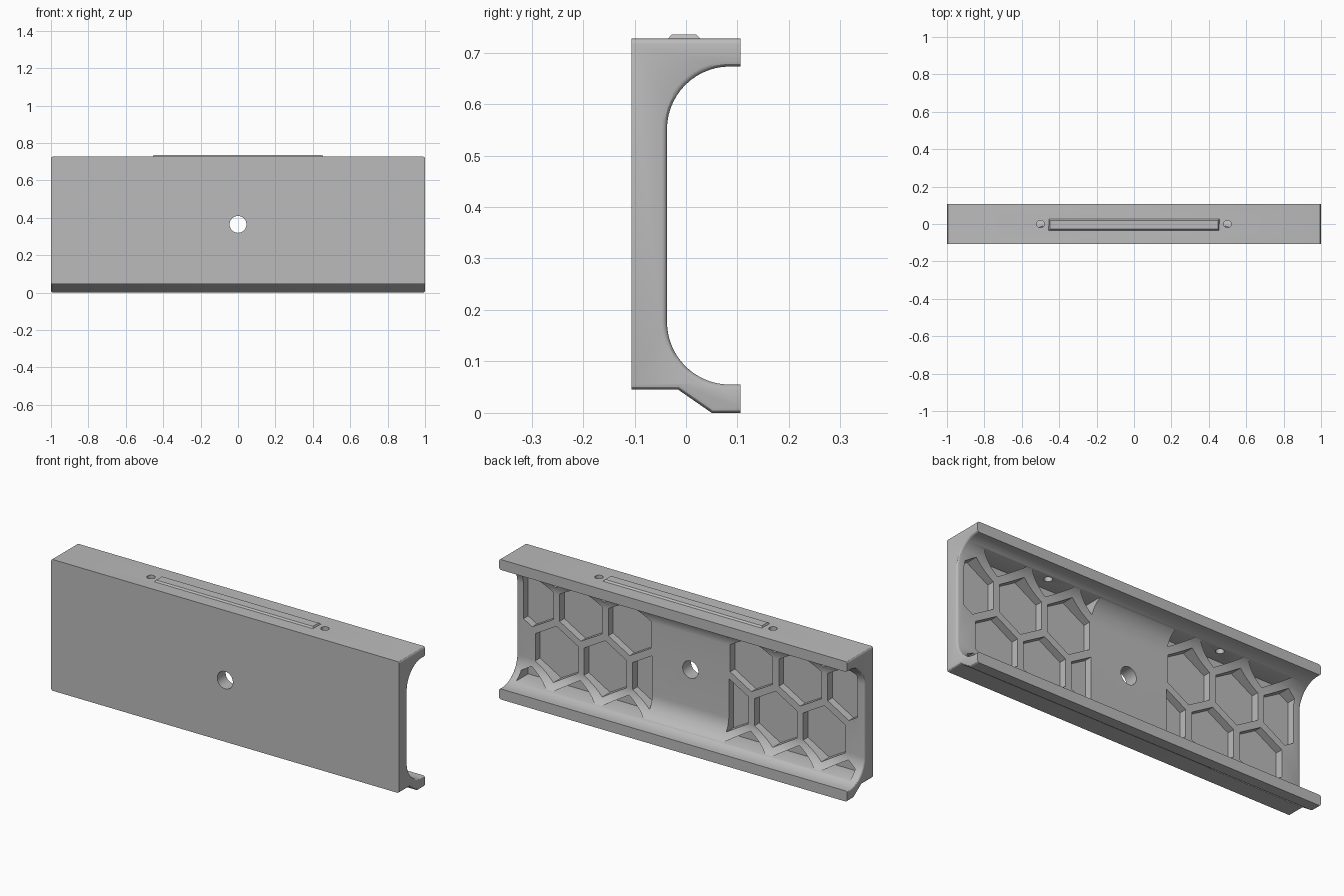
import bpy, bmesh, math
from mathutils import Matrix, Vector

if "Cube" in bpy.data.objects:
    bpy.data.objects.remove(bpy.data.objects["Cube"])

grey = bpy.data.materials.new("plain grey")
grey.diffuse_color = (0.5, 0.5, 0.5, 1)
grey.use_nodes = True
grey.node_tree.nodes["Principled BSDF"].inputs["Base Color"].default_value = grey.diffuse_color


def finish(bm, name):
    bmesh.ops.recalc_face_normals(bm, faces=bm.faces)
    me = bpy.data.meshes.new(name)
    bm.to_mesh(me)
    bm.free()
    me.materials.append(grey)
    ob = bpy.data.objects.new(name, me)
    bpy.context.collection.objects.link(ob)
    return ob


def prism(bm, base, offset):
    """Extrude a planar outline by an offset vector."""
    a = [bm.verts.new(p) for p in base]
    b = [bm.verts.new(Vector(p) + Vector(offset)) for p in base]
    bm.faces.new(a)
    bm.faces.new(b[::-1])
    n = len(a)
    for i in range(n):
        bm.faces.new((a[i], b[i], b[(i + 1) % n], a[(i + 1) % n]))


def activate(ob):
    bpy.ops.object.select_all(action='DESELECT')
    ob.select_set(True)
    bpy.context.view_layer.objects.active = ob


def cut(ob, cutter):
    mod = ob.modifiers.new("cut", 'BOOLEAN')
    mod.operation = 'DIFFERENCE'
    mod.solver = 'EXACT'
    mod.object = cutter
    activate(ob)
    bpy.ops.object.modifier_apply(modifier=mod.name)
    bpy.data.objects.remove(cutter)


def clip(poly, axis, limit, sign):
    """Keep the side of a 2D polygon where sign * (coord - limit) >= 0."""
    out = []
    for i, p in enumerate(poly):
        q = poly[(i + 1) % len(poly)]
        dp, dq = sign * (p[axis] - limit), sign * (q[axis] - limit)
        if dp >= 0:
            out.append(p)
        if dp * dq < 0:
            t = dp / (dp - dq)
            out.append((p[0] + t * (q[0] - p[0]), p[1] + t * (q[1] - p[1])))
    return out


# Channel-shaped body: front plate with a top lip and a stepped bottom lip
FRONT, BACK, INNER, R = -0.106, 0.106, -0.037, 0.122
LOW, HIGH, TOP = 0.055, 0.673, 0.727
profile = [(FRONT, 0.045), (-0.015, 0.045), (0.05, 0.0), (BACK, 0.0), (BACK, LOW)]
N = 14
for i in range(N + 1):
    a = math.radians(90 * i / N)
    profile.append((INNER + R - R * math.sin(a), LOW + R - R * math.cos(a)))
for i in range(N + 1):
    a = math.radians(90 * i / N)
    profile.append((INNER + R - R * math.cos(a), HIGH - R + R * math.sin(a)))
profile += [(BACK, HIGH), (BACK, TOP), (FRONT, TOP)]

bm = bmesh.new()
prism(bm, [(-1, y, z) for y, z in profile], (2, 0, 0))
bmesh.ops.recalc_face_normals(bm, faces=bm.faces)


# Rounded end edges, leaving the outer upright edges sharp
def is_end_edge(e):
    p, q = (v.co for v in e.verts)
    upright = abs(p.y - q.y) < 1e-5 and abs(p.y) > 0.1
    return abs(p.x - q.x) < 1e-5 and not upright


bmesh.ops.bevel(bm, geom=[e for e in bm.edges if is_end_edge(e)], offset=0.01,
                segments=3, profile=0.5, affect='EDGES')
body = finish(bm, "channel_body")

# Honeycomb pockets in the back of the plate, mirrored about the middle
PITCH, RAD, FLOOR = 0.28, 0.141, -0.076
bm = bmesh.new()
for row in range(4):
    cz = 0.364 + (row - 1.5) * PITCH * 0.866
    for col in range(3):
        cx = (0.35 if row % 2 == 0 else 0.21) + col * PITCH
        poly = [(cx + RAD * math.sin(k * math.pi / 3),
                 cz + RAD * math.cos(k * math.pi / 3)) for k in range(6)]
        for axis, limit, sign in ((0, 0.22, 1), (0, 0.96, -1),
                                  (1, 0.072, 1), (1, 0.659, -1)):
            poly = clip(poly, axis, limit, sign)
        for side in (-1, 1):
            prism(bm, [(side * x, FLOOR, z) for x, z in poly], (0, 0.166, 0))
cut(body, finish(bm, "pocket_cutter"))

# Centre hole through the plate and two small holes through the top lip
bm = bmesh.new()
bmesh.ops.create_cone(bm, cap_ends=True, segments=48, radius1=0.045, radius2=0.045,
                      depth=0.3, matrix=Matrix.Translation((0, -0.08, 0.365))
                      @ Matrix.Rotation(math.pi / 2, 4, 'X'))
for side in (-1, 1):
    bmesh.ops.create_cone(bm, cap_ends=True, segments=32, radius1=0.02, radius2=0.02,
                          depth=0.2, matrix=Matrix.Translation((side * 0.5, 0, 0.7)))
cut(body, finish(bm, "hole_cutter"))
activate(body)
bpy.ops.object.shade_smooth_by_angle(angle=math.radians(30))

# Low chamfered rail on top
bm = bmesh.new()
rail = [(-0.035, 0.722), (0.028, 0.722), (0.028, 0.727), (0.02, 0.735),
        (-0.028, 0.735), (-0.035, 0.727)]
prism(bm, [(-0.457, y, z) for y, z in rail], (0.914, 0, 0))
for v in bm.verts:
    if v.co.z > 0.73:
        v.co.x *= 0.985
finish(bm, "top_rail")
